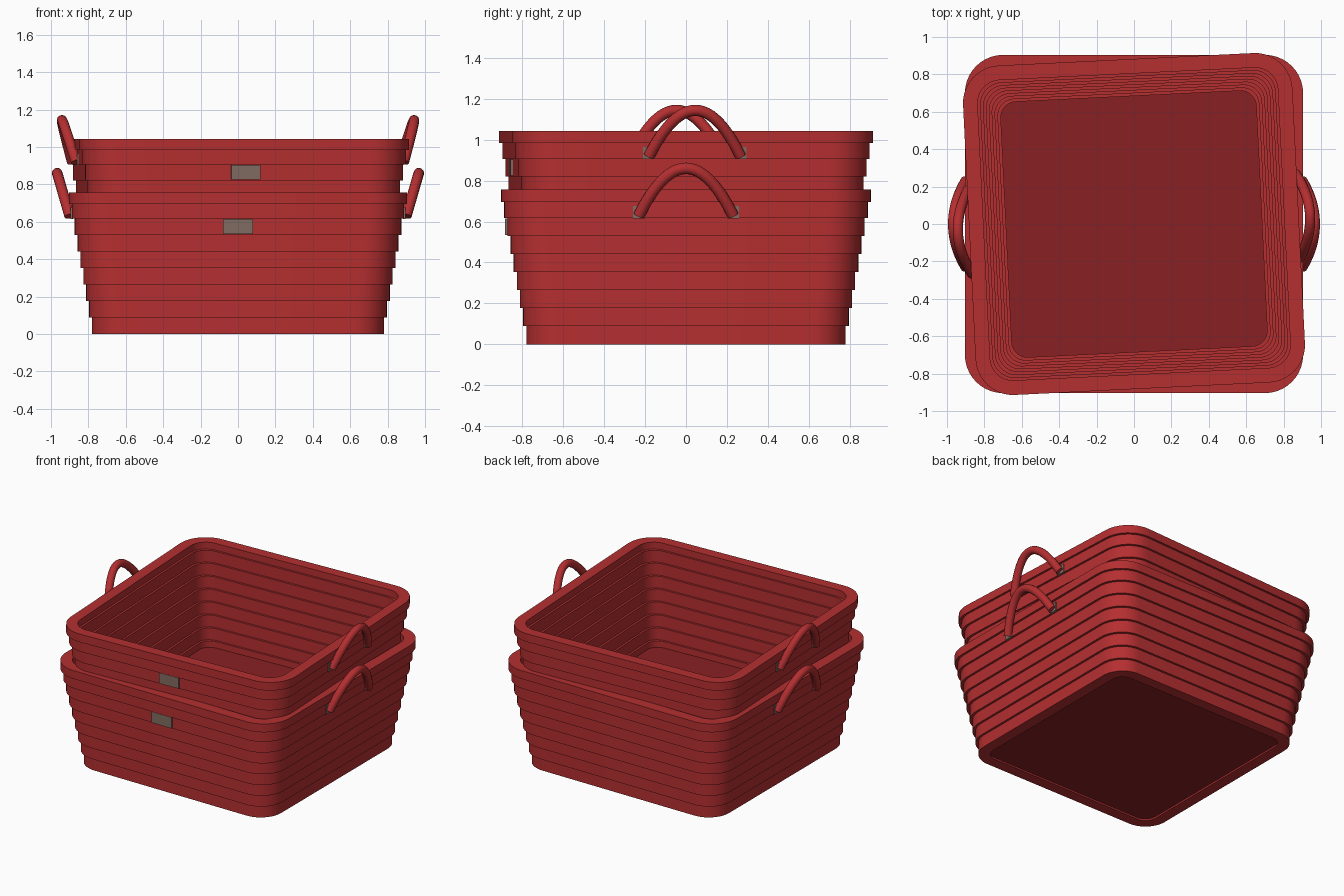
import bpy, bmesh, math
from mathutils import Matrix, Vector

cube = bpy.data.objects.get("Cube")
if cube:
    bpy.data.objects.remove(cube, do_unlink=True)


def material(name, color):
    m = bpy.data.materials.new(name)
    m.use_nodes = True
    m.diffuse_color = color
    m.node_tree.nodes["Principled BSDF"].inputs["Base Color"].default_value = color
    return m


RED = material("red", (0.46, 0.028, 0.03, 1))
DARK_RED = material("dark red", (0.25, 0.015, 0.017, 1))
TAG = material("grey brown", (0.22, 0.15, 0.12, 1))

TIERS, PITCH, WALL = 9, 0.0882, 0.08


def finish(name, bm, mat, placement):
    bmesh.ops.recalc_face_normals(bm, faces=bm.faces)
    mesh = bpy.data.meshes.new(name)
    bm.to_mesh(mesh)
    bm.free()
    mesh.materials.append(mat)
    obj = bpy.data.objects.new(name, mesh)
    bpy.context.collection.objects.link(obj)
    obj.matrix_world = placement
    bpy.ops.object.select_all(action="DESELECT")
    obj.select_set(True)
    bpy.context.view_layer.objects.active = obj
    bpy.ops.object.shade_smooth_by_angle(angle=math.radians(40))


def rounded_square(half, radius, steps=10):
    """Outline points of a square with round corners."""
    pts = []
    for corner in range(4):
        mid = math.pi / 4 + corner * math.pi / 2
        cx = math.copysign(half - radius, math.cos(mid))
        cy = math.copysign(half - radius, math.sin(mid))
        for i in range(steps + 1):
            a = (corner + i / steps) * math.pi / 2
            pts.append((cx + radius * math.cos(a), cy + radius * math.sin(a)))
    return pts


def bridge(bm, loops, closed):
    count = len(loops)
    for k in range(count if closed else count - 1):
        a, b = loops[k], loops[(k + 1) % count]
        for i in range(len(a)):
            j = (i + 1) % len(a)
            bm.faces.new((a[i], a[j], b[j], b[i]))


def add_band(bm, half, radius, z0, z1):
    """One soft-edged hoop of the wall."""
    soft = 0.012
    section = []
    for corner, (dx, z) in enumerate(((0, z1), (WALL, z1), (WALL, z0), (0, z0))):
        sx = -1 if dx == 0 else 1
        sz = -1 if z == z1 else 1
        for i in range(4):
            a = (corner + i / 3) * math.pi / 2
            section.append((dx + sx * soft - soft * -math.cos(a),
                            z + sz * soft + soft * math.sin(a)))
    loops = [[bm.verts.new((x, y, z)) for x, y in rounded_square(half - d, radius - d)]
             for d, z in [(WALL - e, z) for e, z in mirror_section(section)]]
    bridge(bm, loops, True)


def mirror_section(section):
    """Order the hoop section as a clean loop round its centre."""
    cx = WALL / 2
    cz = sum(z for _, z in section) / len(section)
    clean = [(min(max(x, 0), WALL), z) for x, z in section]
    return sorted(clean, key=lambda p: math.atan2(p[1] - cz, p[0] - cx))


def add_box(bm, center, size):
    bmesh.ops.create_cube(bm, size=1, matrix=Matrix.Translation(center) @ Matrix.Diagonal((*size, 1)))


def build_basket(prefix, placement):
    # Stepped wall, widening upwards, with a shallow rim
    bm = bmesh.new()
    for i in range(TIERS):
        top = 0.757 if i == TIERS - 1 else (i + 1) * PITCH
        low = i * PITCH if i < TIERS - 1 else 0.696
        add_band(bm, 0.781 + 0.0154 * i, 0.165 + 0.005 * i, low, top)
    finish(prefix + "_wall", bm, RED, placement)

    # Floor panel
    bm = bmesh.new()
    outline = rounded_square(0.74, 0.12)
    loops = [[bm.verts.new((x, y, z)) for x, y in outline] for z in (0.012, 0.04)]
    bridge(bm, loops, False)
    for loop in loops:
        bm.faces.new(loop)
    finish(prefix + "_floor", bm, DARK_RED, placement)

    # Front tag
    bm = bmesh.new()
    add_box(bm, (0, -0.878, 0.574), (0.16, 0.014, 0.08))
    finish(prefix + "_front_tag", bm, TAG, placement)

    # Arched handles leaning outwards, with small mounting plates
    for side, label in ((1, "left"), (-1, "right")):
        bm = bmesh.new()
        loops = []
        for k in range(25):
            t = -1 + k / 12
            z = 0.86 - 0.23 * t * t
            p = Vector((side * (0.9 + (z - 0.63) * 0.29), 0.23 * t, z))
            dz = -0.46 * t
            tangent = Vector((side * dz * 0.29, 0.23, dz)).normalized()
            out = Vector((side, 0, -0.29)).normalized()
            across = tangent.cross(out)
            ring = [(math.cos(a), math.sin(a)) for a in [n * math.tau / 14 for n in range(14)]]
            loops.append([bm.verts.new(p + 0.028 * (c * out + s * across)) for c, s in ring])
        bridge(bm, loops, False)
        bm.faces.new(loops[0])
        bm.faces.new(loops[-1])
        finish(f"{prefix}_{label}_handle", bm, RED, placement)

        bm = bmesh.new()
        for y in (-0.23, 0.23):
            add_box(bm, (side * 0.889, y, 0.646), (0.014, 0.06, 0.062))
        finish(f"{prefix}_{label}_handle_plates", bm, TAG, placement)


build_basket("lower_basket", Matrix.Identity(4))
build_basket("upper_basket", Matrix.Translation((0, 0, 0.305))
             @ Matrix.Rotation(math.radians(2.8), 4, "Z") @ Matrix.Scale(0.975, 4))
